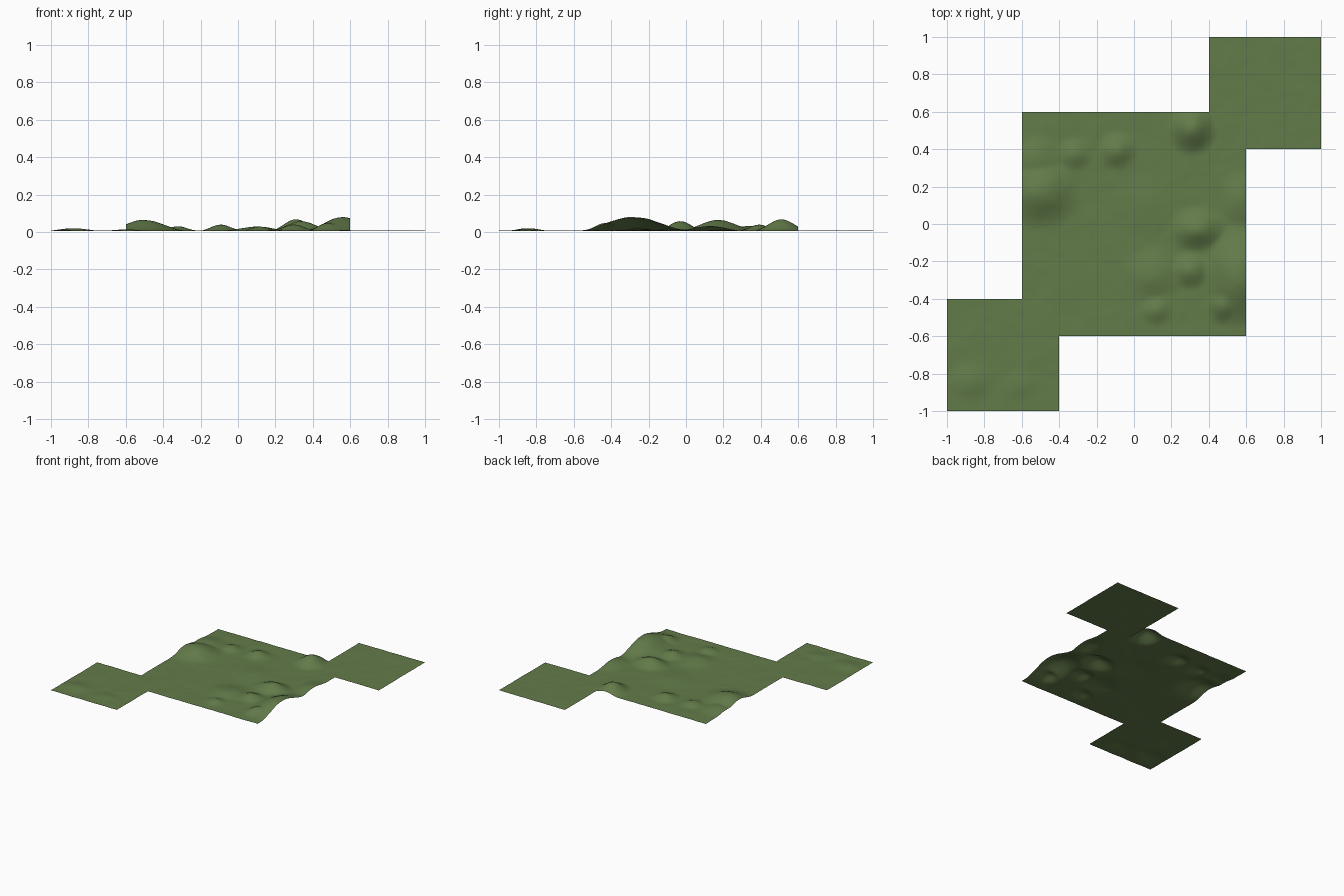
import bpy, bmesh, math
from mathutils import Vector, noise

if "Cube" in bpy.data.objects:
    bpy.data.objects.remove(bpy.data.objects["Cube"])

# Grass colour
grass = bpy.data.materials.new("grass")
grass.diffuse_color = (0.125, 0.2, 0.068, 1)
grass.use_nodes = True
grass.node_tree.nodes["Principled BSDF"].inputs["Base Color"].default_value = grass.diffuse_color

BASE = 0.007

# Hills of each patch: x, y, height, radius x, radius y
MAIN_HILLS = [
    (-0.50, 0.17, 0.057, 0.23, 0.21),
    (-0.52, 0.34, 0.025, 0.16, 0.16),
    (-0.32, 0.37, 0.024, 0.11, 0.10),
    (-0.09, 0.39, 0.032, 0.12, 0.11),
    (0.31, 0.51, 0.062, 0.14, 0.15),
    (0.34, -0.03, 0.050, 0.17, 0.13),
    (0.56, -0.28, 0.074, 0.21, 0.31),
    (0.48, -0.43, 0.040, 0.11, 0.12),
    (0.30, -0.25, 0.034, 0.12, 0.11),
    (0.10, -0.27, 0.022, 0.18, 0.16),
    (0.12, -0.46, 0.022, 0.10, 0.09),
    (0.08, 0.10, 0.008, 0.20, 0.20),
    (0.57, 0.13, 0.025, 0.12, 0.18),
]
SOUTH_HILLS = [
    (-0.60, -0.86, 0.008, 0.12, 0.10),
    (-0.88, -0.84, 0.013, 0.15, 0.12),
]


def height(x, y, hills):
    """Rounded cosine hills over a slightly rough ground."""
    z = 0
    for hx, hy, h, rx, ry in hills:
        d = math.hypot((x - hx) / rx, (y - hy) / ry)
        if d < 1:
            z = max(z, h * (0.5 + 0.5 * math.cos(math.pi * d))) + 0.1 * min(z, h * (1 - d))
    rough = 0.002 * noise.noise(Vector((x * 9, y * 9, 0.3)))
    rough += 0.0015 * noise.noise(Vector((x * 24, y * 24, 4.7)))
    return max(0, BASE + z + rough)


def patch(name, cx, cy, size, cells, hills):
    bm = bmesh.new()
    bmesh.ops.create_grid(bm, x_segments=cells, y_segments=cells, size=size / 2)
    for v in bm.verts:
        v.co.x += cx
        v.co.y += cy
        v.co.z = height(v.co.x, v.co.y, hills)
    for f in bm.faces:
        f.smooth = True
    me = bpy.data.meshes.new(name)
    bm.to_mesh(me)
    bm.free()
    me.materials.append(grass)
    ob = bpy.data.objects.new(name, me)
    bpy.context.collection.objects.link(ob)


# Three overlapping sheets of ground
patch("main_ground", 0, 0, 1.2, 64, MAIN_HILLS)
patch("southwest_ground", -0.7, -0.7, 0.6, 32, SOUTH_HILLS)
patch("northeast_ground", 0.7, 0.7, 0.6, 32, [])
